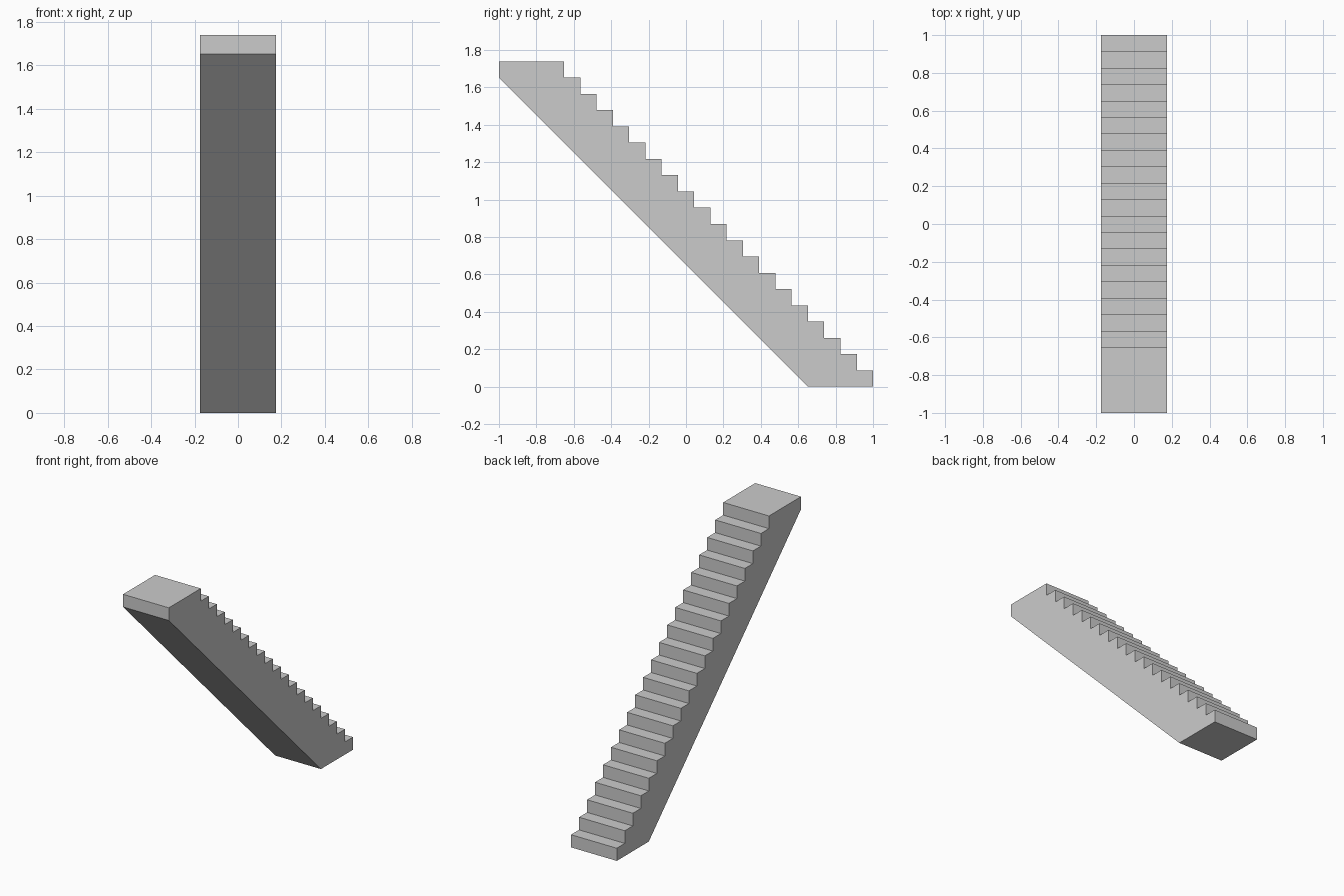
import bpy, bmesh

if "Cube" in bpy.data.objects:
    bpy.data.objects.remove(bpy.data.objects["Cube"])

STEPS = 20
S = 2 / 23            # rise and going of one step
HALF_W = 2 * S        # half the stair width

# Side profile (y, z): sloped underside, then the steps from bottom to top
profile = [(-1, (STEPS - 1) * S), (1 - 4 * S, 0), (1, 0)]
for i in range(STEPS):
    y = 1 - i * S
    if i:
        profile.append((y, i * S))
    profile.append((y, (i + 1) * S))
profile.append((-1, STEPS * S))

# Extrude the profile across the width
bm = bmesh.new()
side = bm.faces.new([bm.verts.new((-HALF_W, y, z)) for y, z in profile])
ext = bmesh.ops.extrude_face_region(bm, geom=[side], use_keep_orig=True)
moved = [g for g in ext["geom"] if isinstance(g, bmesh.types.BMVert)]
bmesh.ops.translate(bm, verts=moved, vec=(2 * HALF_W, 0, 0))
bmesh.ops.recalc_face_normals(bm, faces=bm.faces)

mesh = bpy.data.meshes.new("staircase")
bm.to_mesh(mesh)
bm.free()
bpy.context.collection.objects.link(bpy.data.objects.new("staircase", mesh))
